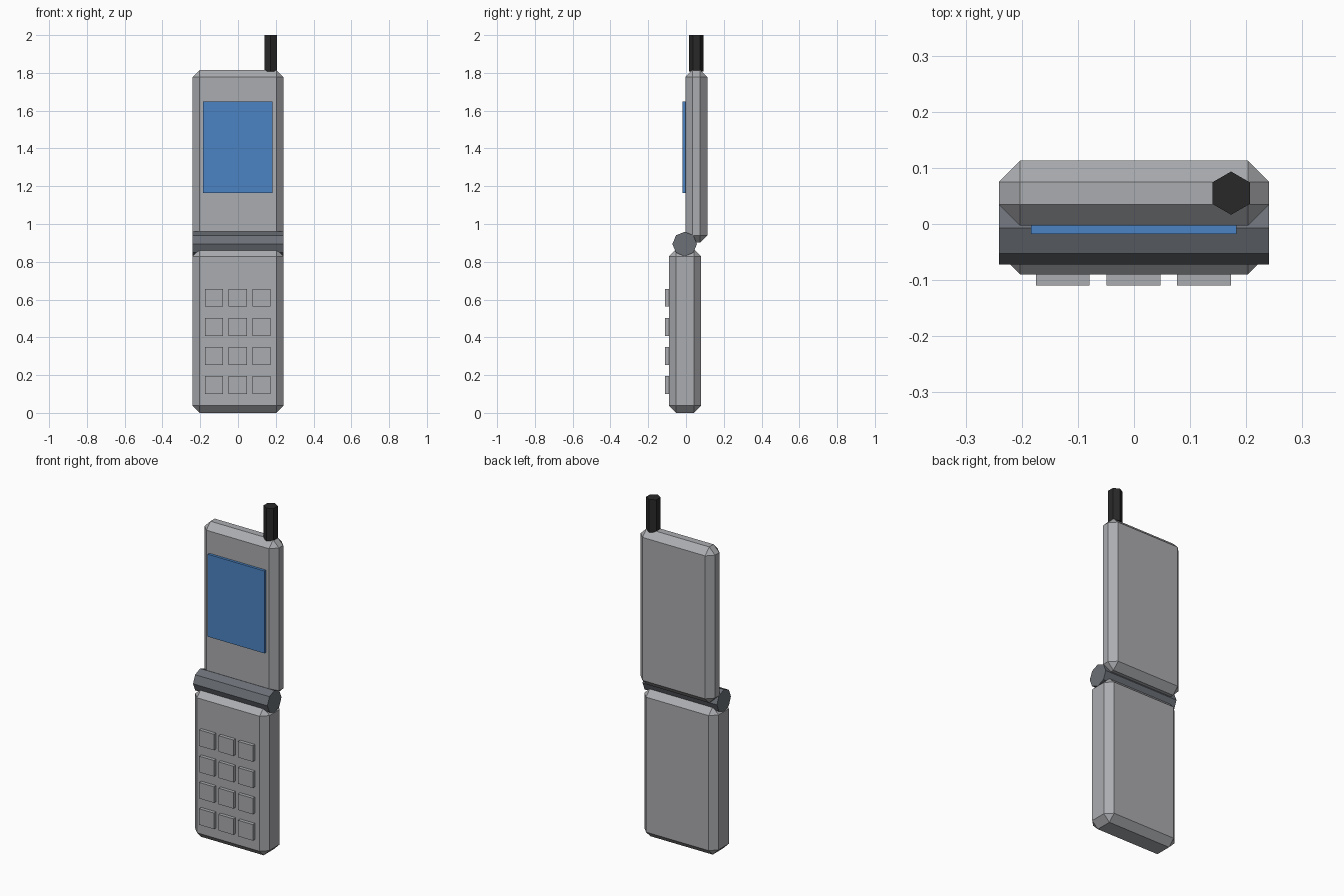
import bpy
import bmesh
from math import radians
from mathutils import Matrix

old = bpy.data.objects.get("Cube")
if old:
    bpy.data.objects.remove(old, do_unlink=True)


def material(name, colour):
    mat = bpy.data.materials.new(name)
    mat.use_nodes = True
    rgba = (*colour, 1)
    mat.diffuse_color = rgba
    mat.node_tree.nodes["Principled BSDF"].inputs["Base Color"].default_value = rgba
    return mat


SILVER = material("silver plastic", (0.41, 0.415, 0.435))
HINGE = material("hinge grey", (0.15, 0.165, 0.185))
SCREEN = material("screen blue", (0.07, 0.23, 0.55))
BLACK = material("antenna black", (0.022, 0.022, 0.022))


def finish(bm, name, mat):
    mesh = bpy.data.meshes.new(name)
    bm.to_mesh(mesh)
    bm.free()
    mesh.materials.append(mat)
    obj = bpy.data.objects.new(name, mesh)
    bpy.context.collection.objects.link(obj)
    return obj


def box(name, low, high, mat, chamfer=0):
    """Box between two corners, with an optional flat chamfer on all edges."""
    size = [b - a for a, b in zip(low, high)]
    centre = [(a + b) / 2 for a, b in zip(low, high)]
    bm = bmesh.new()
    bmesh.ops.create_cube(bm, size=1, matrix=Matrix.Translation(centre) @ Matrix.Diagonal((*size, 1)))
    if chamfer:
        bmesh.ops.bevel(bm, geom=bm.edges[:], offset=chamfer, segments=1, affect='EDGES')
    return finish(bm, name, mat)


def prism(name, sides, radius, length, centre, rotation, mat):
    """Flat-sided cylinder along its own z axis."""
    bm = bmesh.new()
    bmesh.ops.create_cone(bm, cap_ends=True, segments=sides, radius1=radius, radius2=radius,
                          depth=length, matrix=Matrix.Translation(centre) @ rotation)
    return finish(bm, name, mat)


# Two chamfered halves of the case
box("keypad_body", (-0.241, -0.09, 0), (0.241, 0.08, 0.867), SILVER, 0.038)
box("flip_lid", (-0.241, -0.003, 0.902), (0.241, 0.113, 1.816), SILVER, 0.038)

# Hinge barrel across the full width
prism("hinge", 8, 0.065, 0.482, (0, -0.007, 0.894), Matrix.Rotation(radians(90), 4, 'Y'), HINGE)

# Screen plate
box("screen", (-0.184, -0.018, 1.165), (0.183, 0.003, 1.648), SCREEN)

# Keypad grid
for row in range(4):
    for col in range(3):
        x = -0.175 + col * 0.126
        z = 0.1 + row * 0.154
        box(f"key_{row + 1}_{col + 1}", (x, -0.11, z), (x + 0.096, -0.085, z + 0.094), SILVER)

# Stub antenna
prism("antenna", 6, 0.0385, 0.192, (0.173, 0.055, 1.904), Matrix.Identity(4), BLACK)
